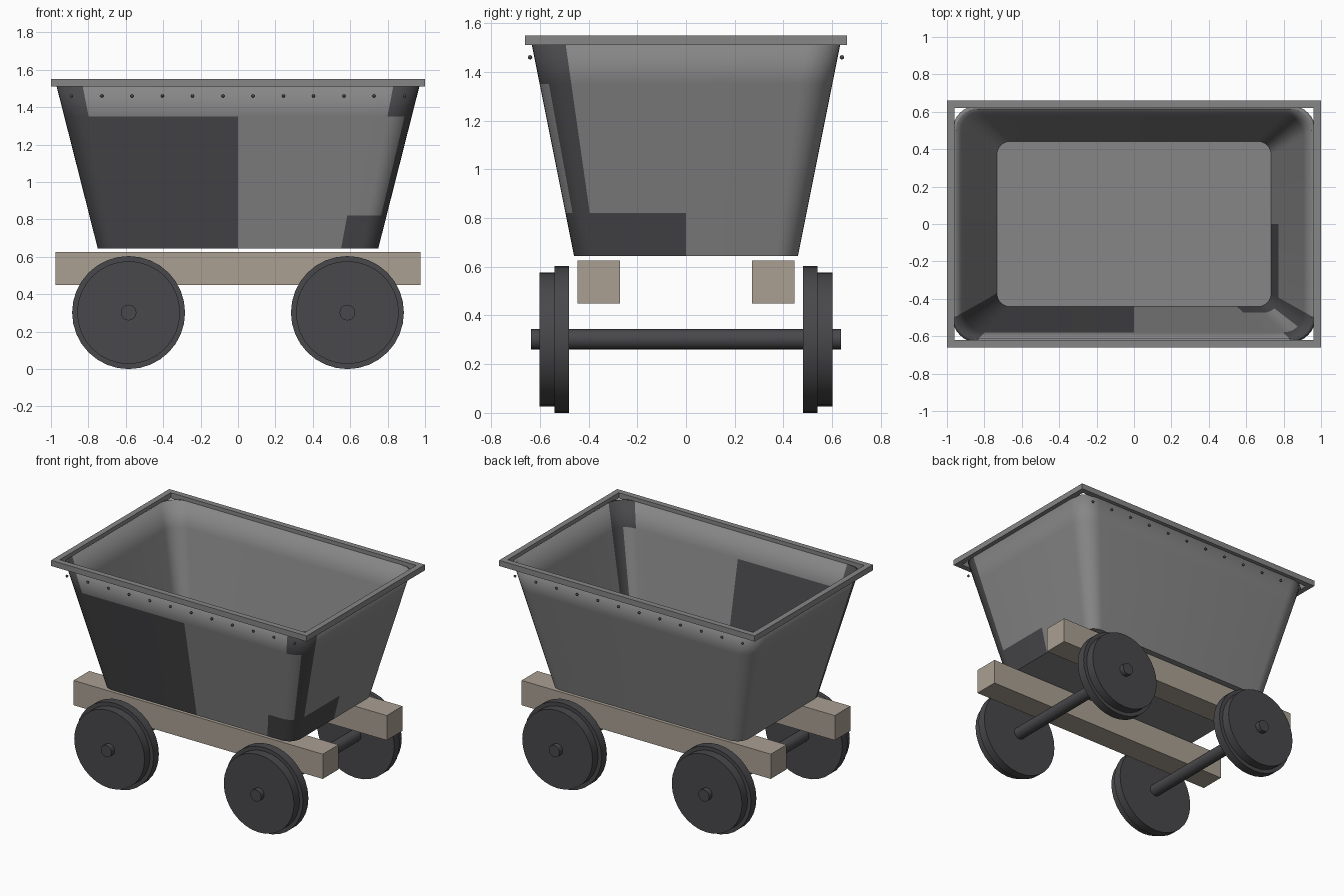
import bpy, bmesh, math
from mathutils import Matrix

if "Cube" in bpy.data.objects:
    bpy.data.objects.remove(bpy.data.objects["Cube"])


def material(name, rgb):
    m = bpy.data.materials.new(name)
    m.diffuse_color = (*rgb, 1)
    m.use_nodes = True
    m.node_tree.nodes["Principled BSDF"].inputs["Base Color"].default_value = m.diffuse_color
    return m


STEEL = material("steel", (0.24, 0.24, 0.24))
DARK = material("dark_steel", (0.065, 0.065, 0.07))
WOOD = material("wood", (0.40, 0.35, 0.29))


def finish(bm, name, *mats):
    me = bpy.data.meshes.new(name)
    bm.to_mesh(me)
    bm.free()
    ob = bpy.data.objects.new(name, me)
    bpy.context.collection.objects.link(ob)
    for m in mats:
        me.materials.append(m)
    return ob


def smooth(ob, angle=30):
    bpy.ops.object.select_all(action='DESELECT')
    ob.select_set(True)
    bpy.context.view_layer.objects.active = ob
    bpy.ops.object.shade_smooth_by_angle(angle=math.radians(angle))


def box(name, lo, hi, mat):
    bm = bmesh.new()
    bmesh.ops.create_cube(bm, size=1)
    for v in bm.verts:
        v.co = [l + (c + 0.5) * (h - l) for c, l, h in zip(v.co, lo, hi)]
    return finish(bm, name, mat)


def add_cylinder(bm, r, x, y0, y1, z, seg=32):
    m = Matrix.Translation((x, (y0 + y1) / 2, z)) @ Matrix.Rotation(math.pi / 2, 4, 'X')
    bmesh.ops.create_cone(bm, cap_ends=True, segments=seg, radius1=r, radius2=r,
                          depth=abs(y1 - y0), matrix=m)


# tub: tapered rounded-rectangle rings, open on top
SEG = 8


def ring(t):
    hx, hy, r = 0.75 + 0.222 * t, 0.46 + 0.175 * t, 0.09 + 0.05 * t
    pts = []
    for k, (sx, sy) in enumerate([(-1, -1), (1, -1), (1, 1), (-1, 1)]):
        for i in range(SEG + 1):
            a = math.pi + (k + i / SEG) * math.pi / 2
            pts.append((sx * (hx - r) + r * math.cos(a), sy * (hy - r) + r * math.sin(a)))
        if k == 0:
            pts += [(0, -hy), (hx * 0.735, -hy)]
        elif k == 1:
            pts.append((hx, 0))
        elif k == 2:
            pts.append((0, hy))
        else:
            pts.append((-hx, 0))
    return pts


bm = bmesh.new()
Z0, Z1 = 0.645, 1.52
rings = []
for z in (Z0, 0.82, 1.35, Z1):
    rings.append([bm.verts.new((x, y, z)) for x, y in ring((z - Z0) / (Z1 - Z0))])
n = len(rings[0])
c = SEG + 1                      # first ring point after the front left corner
for level in range(3):
    a, b = rings[level], rings[level + 1]
    for i in range(n):
        j = (i + 1) % n
        f = bm.faces.new((a[i], a[j], b[j], b[i]))
        # darker plates on the front panel and its corners
        left_corner = i < c - 1
        left_front = c - 1 <= i < c and level < 2
        right_front = c + 1 <= i < c + 2 and level == 0
        right_corner = c + 2 <= i < c + 2 + SEG and (level != 1 or i >= c + 2 + SEG // 2)
        right_side = i == c + 2 + SEG and level == 0
        f.material_index = int(left_corner or left_front or right_front
                               or right_corner or right_side)
bm.faces.new(rings[0][::-1])
bmesh.ops.recalc_face_normals(bm, faces=bm.faces)
tub = finish(bm, "tub", STEEL, DARK)
smooth(tub)
sol = tub.modifiers.new("thickness", 'SOLIDIFY')
sol.thickness = 0.022
sol.offset = -1
sol.use_even_offset = True

for s, side in ((-1, "front"), (1, "back")):
    # rim bars
    ys = sorted((s * 0.62, s * 0.66))
    box("rim_" + side, (-0.96, ys[0], 1.51), (0.96, ys[1], 1.55), STEEL)
    xs = sorted((s * 0.96, s * 1.0))
    box("rim_" + ("left" if s < 0 else "right"),
        (xs[0], -0.66, 1.51), (xs[1], 0.66, 1.55), STEEL)
    # frame beams
    ys = sorted((s * 0.27, s * 0.445))
    box("beam_" + side, (-0.975, ys[0], 0.45), (0.975, ys[1], 0.625), WOOD)
    # rivets
    bm = bmesh.new()
    for i in range(12):
        bmesh.ops.create_icosphere(bm, subdivisions=2, radius=0.009,
                                   matrix=Matrix.Translation((-0.89 + i * 0.1618, s * 0.64, 1.46)))
    smooth(finish(bm, "rivets_" + side, DARK), 60)

# wheels and axles
R = 0.302
for x, end in ((-0.585, "left"), (0.585, "right")):
    bm = bmesh.new()
    add_cylinder(bm, 0.042, x, -0.637, 0.637, R, 16)
    smooth(finish(bm, "axle_" + end, DARK))
    for s, side in ((-1, "front"), (1, "back")):
        bm = bmesh.new()
        add_cylinder(bm, R, x, s * 0.48, s * 0.54, R)
        add_cylinder(bm, 0.275, x, s * 0.54, s * 0.602, R)
        smooth(finish(bm, f"wheel_{side}_{end}", DARK))
